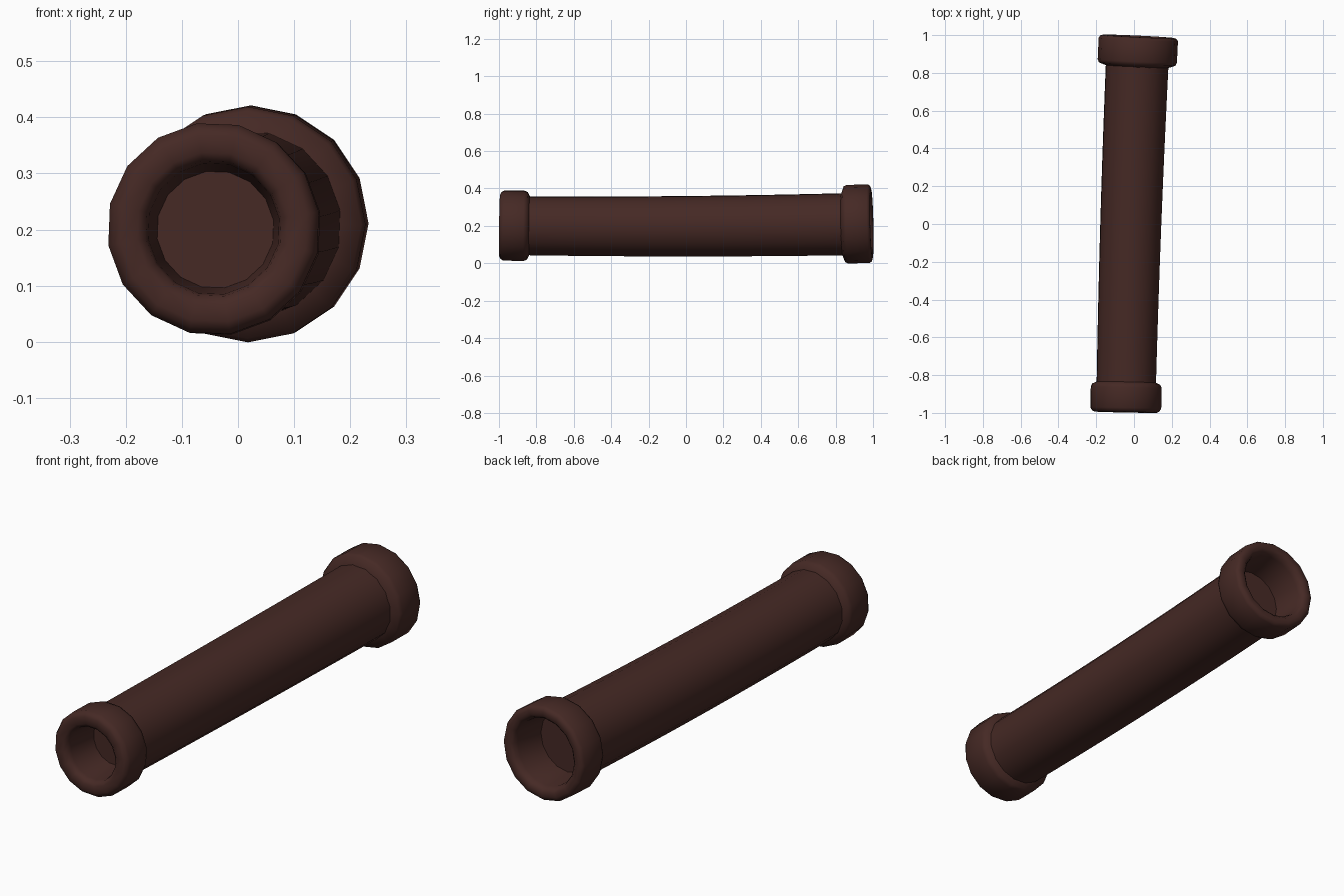
import bpy, bmesh, math
from mathutils import Vector

if "Cube" in bpy.data.objects:
    bpy.data.objects.remove(bpy.data.objects["Cube"])

SIDES = 16
mat = bpy.data.materials.new("dark_brown")
mat.diffuse_color = (0.06, 0.022, 0.018, 1)
mat.use_nodes = True
mat.node_tree.nodes["Principled BSDF"].inputs["Base Color"].default_value = mat.diffuse_color


def centre(y):
    """Gently bowed centre line of the pipe."""
    return Vector((-0.017 + 0.034 * y + 0.007 * y * y, y,
                   0.198 + 0.005 * y + 0.009 * y * y))


def tangent(y):
    return Vector((0.034 + 0.014 * y, 1, 0.005 + 0.018 * y)).normalized()


def lathe(name, profile, turn, cap=False):
    """Sweep (y, radius) rings along the centre line; cap closes the first ring."""
    bm = bmesh.new()
    rings = []
    for y, r in profile:
        t = tangent(y)
        u = Vector((1, 0, 0)) - t * t.x
        u.normalize()
        v = u.cross(t)
        ring = []
        for i in range(SIDES):
            a = math.radians(turn) + 2 * math.pi * i / SIDES
            ring.append(bm.verts.new(centre(y) + r * (math.cos(a) * u + math.sin(a) * v)))
        rings.append(ring)
    for a, b in zip(rings, rings[1:]):
        for i in range(SIDES):
            j = (i + 1) % SIDES
            bm.faces.new((a[i], a[j], b[j], b[i]))
    if cap:
        bm.faces.new(rings[0])
    bmesh.ops.recalc_face_normals(bm, faces=bm.faces)
    # Outward direction check on the last band
    bm.faces.ensure_lookup_table()
    f = bm.faces[SIDES * (len(rings) - 2) // 2]
    c = f.calc_center_median()
    if not cap and f.normal.dot(c - centre(c.y)) < 0:
        bmesh.ops.reverse_faces(bm, faces=bm.faces)
    me = bpy.data.meshes.new(name)
    bm.to_mesh(me)
    bm.free()
    me.materials.append(mat)
    ob = bpy.data.objects.new(name, me)
    bpy.context.collection.objects.link(ob)
    bpy.ops.object.select_all(action='DESELECT')
    ob.select_set(True)
    bpy.context.view_layer.objects.active = ob
    bpy.ops.object.shade_smooth_by_angle(angle=math.radians(50))
    return ob


# Pipe body, slightly wider to the back
lathe("pipe", [(-0.86 + 1.72 * i / 10, 0.159 + 0.009 * i / 10) for i in range(11)], 9)

# End collars: (depth from the end, radius) from the recessed disc round to the pipe
front = [(0.17, 0.105), (0.03, 0.118), (0.012, 0.122), (0.0, 0.137), (0.0, 0.168),
         (0.006, 0.18), (0.022, 0.19), (0.13, 0.19), (0.148, 0.183), (0.16, 0.157)]
back = [(0.17, 0.138), (0.03, 0.15), (0.012, 0.157), (0.0, 0.17), (0.0, 0.19),
        (0.004, 0.202), (0.016, 0.21), (0.13, 0.21), (0.146, 0.203), (0.16, 0.165)]
lathe("front_collar", [(-0.996 + d, r) for d, r in front], 9, cap=True)
lathe("back_collar", [(0.993 - d, r) for d, r in back], 0, cap=True)
